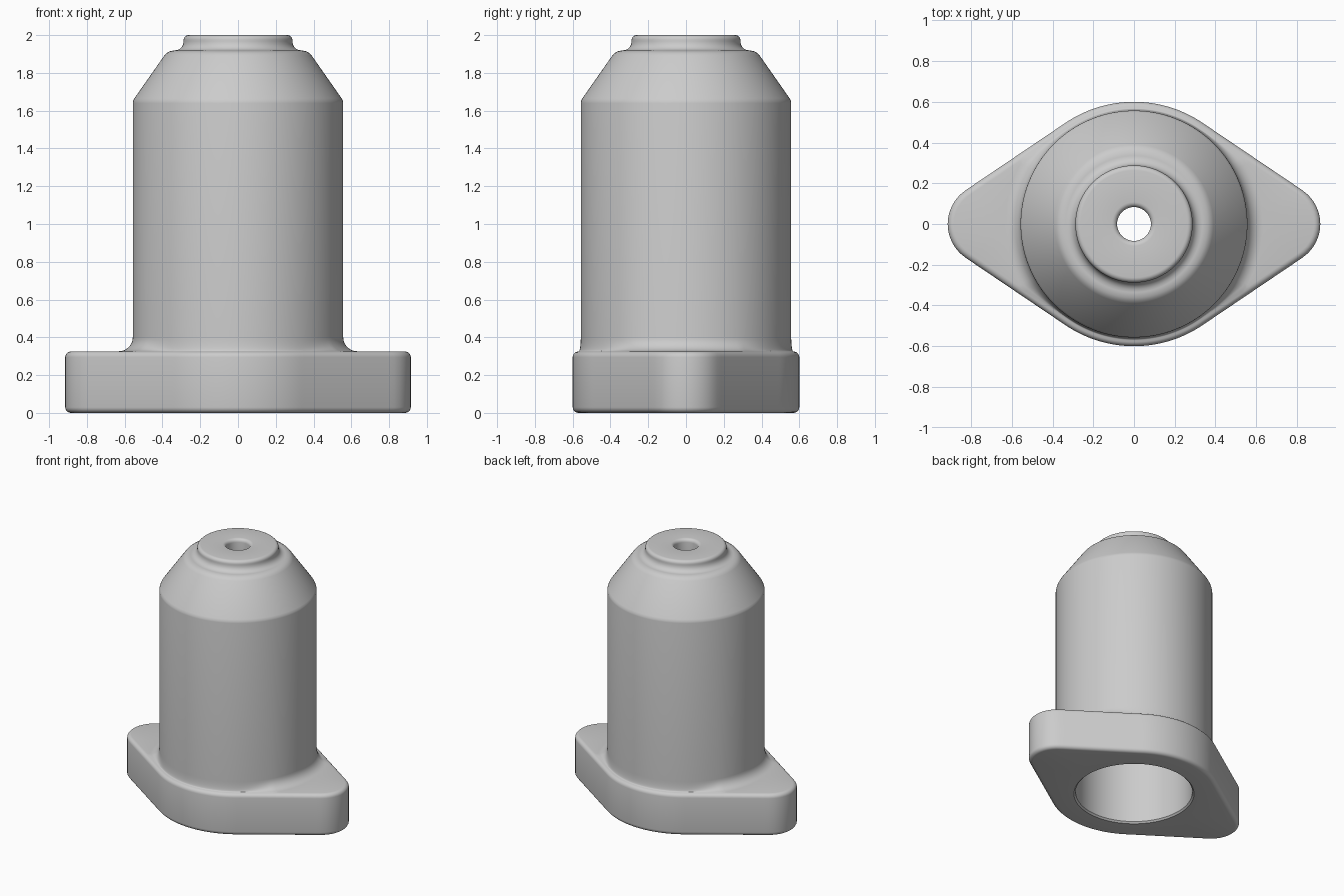
import bpy, bmesh
from math import sin, cos, pi, radians, sqrt

cube = bpy.data.objects.get("Cube")
if cube:
    bpy.data.objects.remove(cube, do_unlink=True)

SEGMENTS = 192
MID_R, END_R, END_X = 0.6, 0.2, 0.715   # flange: centre disc and two ear discs


def flange_radius(angle, inset=0.0):
    """Distance from the axis to the inset flange outline (hull of three discs)."""
    big, small = MID_R - inset, END_R - inset
    c, s = abs(cos(angle)), abs(sin(angle))
    nx = (MID_R - END_R) / END_X            # normal of the tangent side
    ny = sqrt(1 - nx * nx)
    if s * nx > c * ny:
        return big
    if s * (END_X + small * nx) < c * small * ny:
        return END_X * c + sqrt(small ** 2 - (END_X * s) ** 2)
    return big / (c * nx + s * ny)


def arc(r, z, radius, start, end, steps=5):
    """Points of a profile arc in (radius, height)."""
    angles = [radians(start + (end - start) * i / steps) for i in range(steps + 1)]
    return [(r + radius * cos(a), z + radius * sin(a)) for a in angles]


# Each ring is a function of the angle and a height
rings = []


def flange_ring(inset, z):
    rings.append((lambda a: flange_radius(a, inset), z))


def round_ring(r, z):
    rings.append((lambda a: r, z))


# Flange wall with rounded edges
EDGE, FLANGE_TOP = 0.03, 0.325
for r, z in arc(-EDGE, EDGE, EDGE, -90, 0):
    flange_ring(-r, z)
for r, z in arc(-EDGE, FLANGE_TOP - EDGE, EDGE, 0, 90):
    flange_ring(-r, z)

# Fillet between flange and body, trimmed where the flange is narrow
BODY_R, FILLET = 0.557, 0.075
for i in range(8):
    t = radians(90 * i / 7)
    rings.append((lambda a, t=t: BODY_R + (1 - sin(t)) *
                  min(FILLET, flange_radius(a, EDGE + 0.002) - BODY_R),
                  FLANGE_TOP + 0.001 + FILLET * (1 - cos(t))))

# Body, cone, collar, through hole and bore
profile = [(BODY_R, 1.64), (0.555, 1.652), (0.548, 1.666), (0.39, 1.892)]
profile += [(0.378, 1.905), (0.362, 1.914), (0.34, 1.919)]
profile += arc(0.335, 1.966, 0.047, 270, 180)
profile += arc(0.263, 1.975, 0.025, 0, 90)
profile += arc(0.108, 1.975, 0.025, 90, 180)
profile += [(0.083, 1.84), (0.25, 1.84), (0.415, 1.6), (0.415, 0.012), (0.427, 0.0)]
for r, z in profile:
    round_ring(r, z)

# Skin the rings into one closed shell
bm = bmesh.new()
loops = []
for radius, z in rings:
    loop = []
    for i in range(SEGMENTS):
        a = 2 * pi * i / SEGMENTS
        loop.append(bm.verts.new((radius(a) * cos(a), radius(a) * sin(a), z)))
    loops.append(loop)
for k, low in enumerate(loops):
    high = loops[(k + 1) % len(loops)]
    for i in range(SEGMENTS):
        j = (i + 1) % SEGMENTS
        bm.faces.new((low[i], low[j], high[j], high[i]))
bmesh.ops.recalc_face_normals(bm, faces=bm.faces)

mesh = bpy.data.meshes.new("flanged_housing")
bm.to_mesh(mesh)
bm.free()
housing = bpy.data.objects.new("flanged_housing", mesh)
bpy.context.collection.objects.link(housing)

# Plain grey material
grey = bpy.data.materials.new("light_grey")
grey.use_nodes = True
colour = (0.6, 0.6, 0.6, 1.0)
grey.diffuse_color = colour
grey.node_tree.nodes["Principled BSDF"].inputs["Base Color"].default_value = colour
mesh.materials.append(grey)

bpy.ops.object.select_all(action="DESELECT")
housing.select_set(True)
bpy.context.view_layer.objects.active = housing
bpy.ops.object.shade_smooth_by_angle(angle=radians(30))
